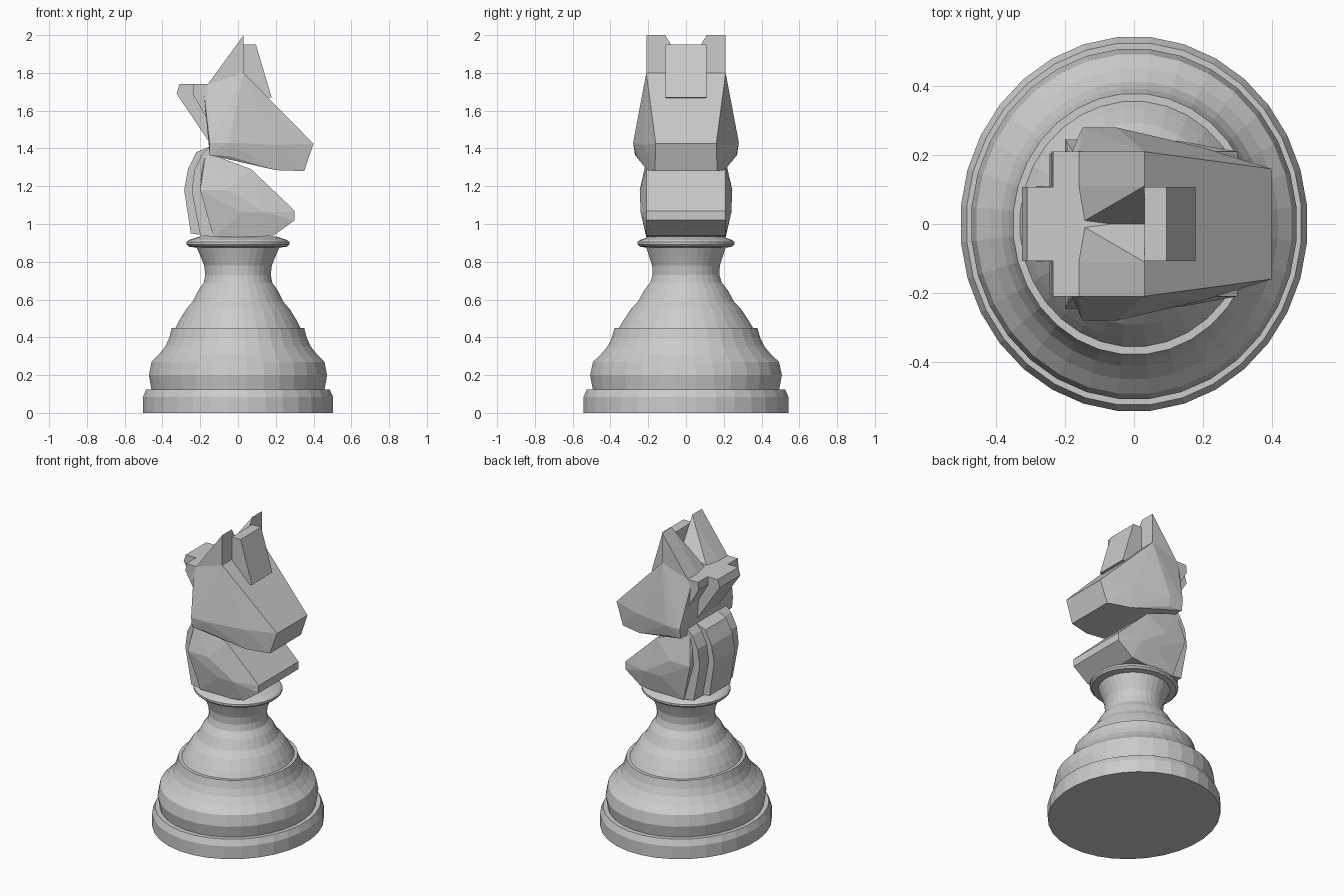
import bpy, bmesh
from math import sin, cos, pi

cube = bpy.data.objects.get("Cube")
if cube:
    bpy.data.objects.remove(cube, do_unlink=True)

grey = bpy.data.materials.new("stone grey")
grey.use_nodes = True
colour = (0.6, 0.6, 0.6, 1)
grey.diffuse_color = colour
grey.node_tree.nodes["Principled BSDF"].inputs["Base Color"].default_value = colour


def finish(name, bm):
    bmesh.ops.recalc_face_normals(bm, faces=bm.faces)
    mesh = bpy.data.meshes.new(name)
    bm.to_mesh(mesh)
    bm.free()
    mesh.materials.append(grey)
    obj = bpy.data.objects.new(name, mesh)
    bpy.context.collection.objects.link(obj)
    return obj


def lathe(name, profile, segments=32):
    """Turn (x radius, y radius, z) rings into a closed solid."""
    bm = bmesh.new()
    rings = []
    for rx, ry, z in profile:
        angles = [2 * pi * (i + 0.5) / segments for i in range(segments)]
        rings.append([bm.verts.new((rx * cos(a), ry * sin(a), z)) for a in angles])
    for low, high in zip(rings, rings[1:]):
        for i in range(segments):
            j = (i + 1) % segments
            bm.faces.new((low[i], low[j], high[j], high[i]))
    bm.faces.new(rings[0])
    bm.faces.new(rings[-1])
    return finish(name, bm)


def hull(name, points, sides=(1, -1)):
    """Faceted block around points, mirrored over y by default."""
    bm = bmesh.new()
    for x, y, z in points:
        for s in sides:
            bm.verts.new((x, s * y, z))
    bmesh.ops.remove_doubles(bm, verts=bm.verts, dist=0.0001)
    result = bmesh.ops.convex_hull(bm, input=bm.verts)
    junk = result["geom_interior"] + result["geom_unused"]
    bmesh.ops.delete(bm, geom=[v for v in set(junk) if isinstance(v, bmesh.types.BMVert)],
                     context="VERTS")
    bmesh.ops.dissolve_limit(bm, angle_limit=0.02, verts=bm.verts, edges=bm.edges)
    return finish(name, bm)


def slab(name, outline, half_width):
    return hull(name, [(x, half_width, z) for x, z in outline])


# Turned pedestal
lathe("pedestal_foot", [(.505, .545, 0), (.505, .545, .085), (.488, .527, .125)])
lathe("pedestal_body", [
    (.46, .495, .12), (.474, .51, .2), (.46, .495, .27), (.42, .452, .31),
    (.385, .415, .355), (.365, .394, .4), (.352, .38, .45), (.332, .357, .45),
    (.312, .333, .49), (.275, .293, .55), (.24, .255, .59), (.21, .222, .65),
    (.182, .19, .69), (.174, .178, .73), (.18, .18, .78), (.2, .196, .83),
    (.222, .213, .88)])
lathe("collar", [(.222, .212, .875), (.262, .246, .88), (.274, .258, .892),
                 (.274, .258, .905), (.262, .246, .915), (.2, .19, .935)])

# Chest and neck
hull("chest", [
    (-.17, .20, 1.38), (-.19, .21, 1.29), (.07, .21, 1.29),
    (-.20, .245, 1.18), (-.05, .245, 1.18), (.14, .24, 1.06), (.02, .24, 1.06),
    (.30, .21, 1.07), (.30, .21, 1.02), (.19, .21, .94),
    (-.13, .21, .93), (.10, .21, .93)])
slab("neck_mane_side", [(-.15, 1.41), (-.19, 1.37), (-.23, 1.29), (-.245, 1.18),
                        (-.20, .94), (-.10, .93), (-.10, 1.40)], .205)
slab("neck_mane_ridge", [(-.15, 1.41), (-.22, 1.38), (-.265, 1.29), (-.285, 1.18),
                         (-.25, .95), (-.10, .93)], .11)

# Head
hull("head", [
    (-.16, .21, 1.74), (.03, .21, 1.80), (-.18, .21, 1.69),
    (-.15, .28, 1.43), (-.05, .28, 1.43), (-.15, .27, 1.365), (-.05, .265, 1.36),
    (.20, .222, 1.42), (.20, .205, 1.285), (.35, .165, 1.28), (.40, .16, 1.425)])
slab("head_mane_side", [(-.12, 1.74), (-.235, 1.74), (-.24, 1.69), (-.13, 1.50)], .21)
slab("head_mane_ridge", [(-.12, 1.74), (-.31, 1.74), (-.325, 1.69), (-.15, 1.43)], .108)

# Ears, sloping down to a groove between them
for name, side in (("left_ear", 1), ("right_ear", -1)):
    hull(name, [(-.16, .21, 1.74), (.03, .21, 2), (.03, .21, 1.79),
                (-.16, .11, 1.74), (.03, .11, 2), (.03, .11, 1.79),
                (.03, 0, 1.82), (-.16, 0, 1.72), (.03, 0, 1.79)], (side,))

# Forelock over the brow
slab("forelock", [(.03, 1.95), (.095, 1.95), (.178, 1.67), (.10, 1.66), (.03, 1.75)], .108)
